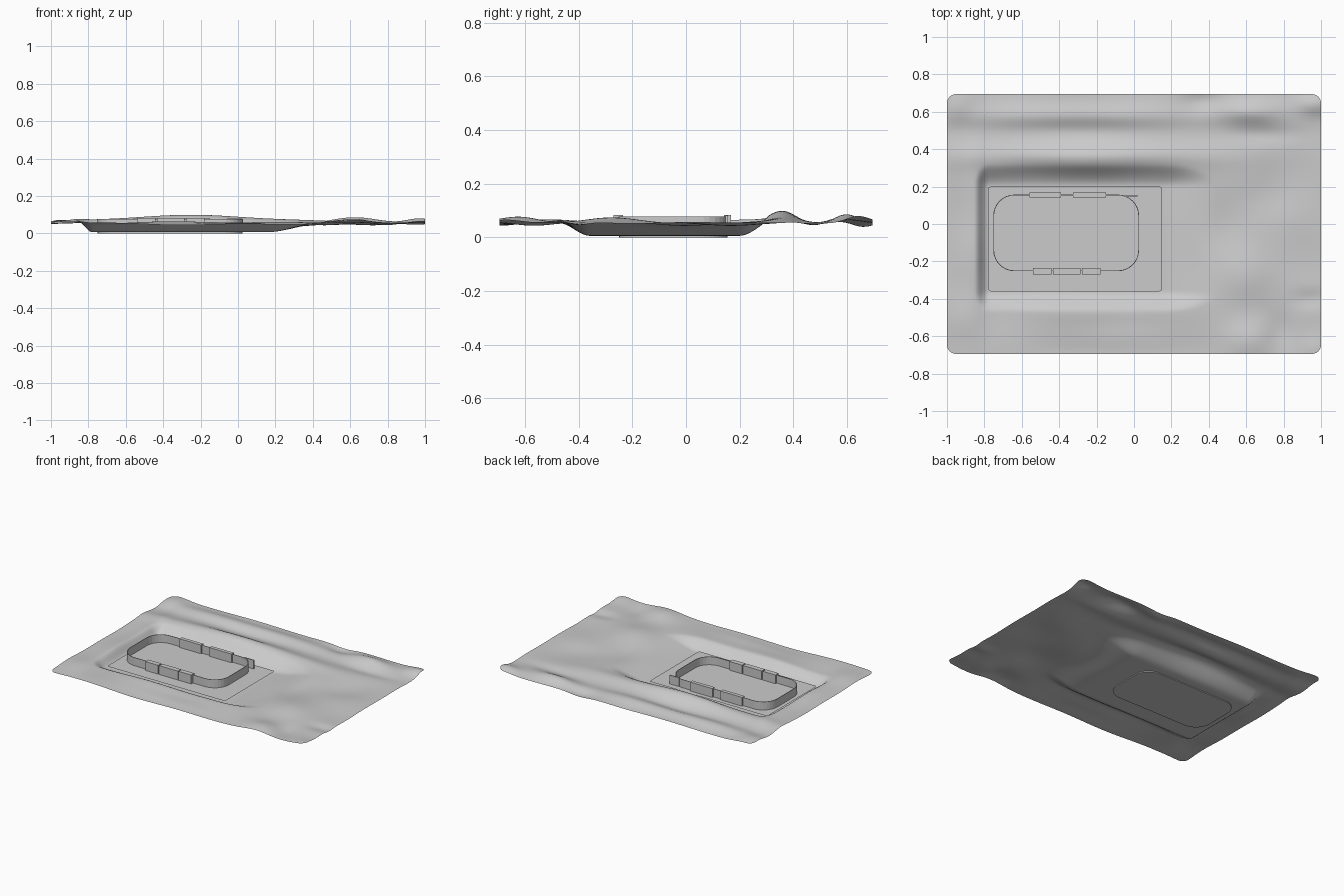
import bpy, bmesh, math
from math import exp, sin, cos, pi

if "Cube" in bpy.data.objects:
    bpy.data.objects.remove(bpy.data.objects["Cube"])

HX, HY = 1.0, 0.695          # half size of the ground sheet
PAD = (-0.78, 0.15, -0.36, 0.20)


def smooth(t):
    t = max(0.0, min(1.0, t))
    return t * t * (3 - 2 * t)


def hill(x, y, cx, cy, sx, sy, h):
    return h * exp(-((x - cx) / sx) ** 2 - ((y - cy) / sy) ** 2)


# centre x, centre y, spread x, spread y, height of the main ridges and hollows
BUMPS = [
    (-0.25, 0.36, 0.60, 0.07, 0.042), (-0.30, 0.50, 0.60, 0.05, -0.006),
    (-0.30, 0.58, 0.60, 0.06, 0.022), (-0.94, 0.64, 0.08, 0.08, 0.015),
    (-0.85, 0.00, 0.05, 0.40, 0.012), (0.36, 0.66, 0.10, 0.06, -0.018),
    (0.62, 0.60, 0.16, 0.06, 0.028), (0.70, 0.48, 0.20, 0.05, -0.012),
    (0.97, 0.64, 0.10, 0.06, 0.025), (0.60, -0.30, 0.14, 0.14, 0.018),
    (0.45, -0.05, 0.12, 0.15, -0.010), (0.72, 0.15, 0.14, 0.12, -0.012),
    (0.62, -0.62, 0.12, 0.10, 0.020), (0.78, -0.58, 0.08, 0.10, -0.014),
    (0.95, -0.40, 0.10, 0.05, -0.012), (0.98, -0.67, 0.08, 0.08, 0.015),
    (-0.15, -0.47, 0.35, 0.06, 0.008), (-0.10, -0.69, 0.40, 0.07, -0.010),
    (-0.90, -0.50, 0.10, 0.12, 0.012),
]


def height(x, y):
    z = 0.055 + sum(hill(x, y, *b) for b in BUMPS)
    z += 0.004 * sin(9 * x + 2 * y) * sin(13 * y + 1)
    # excavation: steep on the left, front and back, gentle on the right
    dx = (PAD[0] - x) / 0.07 if x < PAD[0] else (x - PAD[1]) / 0.30
    dy = (PAD[2] - y) / 0.11 if y < PAD[2] else (y - PAD[3]) / 0.12
    d = math.hypot(max(dx, 0), max(dy, 0))
    return 0.006 + (z - 0.006) * smooth(d)


def new_object(name, bm):
    me = bpy.data.meshes.new(name)
    bm.to_mesh(me)
    bm.free()
    ob = bpy.data.objects.new(name, me)
    bpy.context.collection.objects.link(ob)
    return ob


# Rolling ground sheet with rounded corners
bm = bmesh.new()
NX, NY, R = 160, 112, 0.05
rows = []
for j in range(NY + 1):
    row = []
    for i in range(NX + 1):
        x, y = HX * (2 * i / NX - 1), HY * (2 * j / NY - 1)
        ox, oy = abs(x) - (HX - R), abs(y) - (HY - R)
        if ox > 0 and oy > 0:
            k = max(ox, oy) / math.hypot(ox, oy)
            x = math.copysign(HX - R + ox * k, x)
            y = math.copysign(HY - R + oy * k, y)
        row.append(bm.verts.new((x, y, height(x, y))))
    rows.append(row)
for j in range(NY):
    for i in range(NX):
        bm.faces.new((rows[j][i], rows[j][i + 1], rows[j + 1][i + 1], rows[j + 1][i]))
for f in bm.faces:
    f.smooth = True
new_object("ground", bm)


def outline(x0, x1, y0, y1, r, n=8):
    pts = []
    for cx, cy, a in ((x1 - r, y1 - r, 0), (x0 + r, y1 - r, 90),
                      (x0 + r, y0 + r, 180), (x1 - r, y0 + r, 270)):
        for k in range(n + 1):
            t = math.radians(a + 90 * k / n)
            pts.append((cx + r * cos(t), cy + r * sin(t)))
    return pts


def box(name, x0, x1, y0, y1, z0, z1):
    bm = bmesh.new()
    bmesh.ops.create_cube(bm, size=1)
    for v in bm.verts:
        v.co = ((x0 + x1) / 2 + v.co.x * (x1 - x0),
                (y0 + y1) / 2 + v.co.y * (y1 - y0),
                (z0 + z1) / 2 + v.co.z * (z1 - z0))
    return new_object(name, bm)


# Flat levelled pad
bm = bmesh.new()
bm.faces.new([bm.verts.new((x, y, 0.02)) for x, y in outline(*PAD, 0.015, 3)])
new_object("pad", bm)

# Rink floor slab, its underside is the lowest point
bm = bmesh.new()
pts = outline(-0.75, 0.025, -0.25, 0.155, 0.11)
face = bm.faces.new([bm.verts.new((x, y, 0.0)) for x, y in pts])
ext = bmesh.ops.extrude_face_region(bm, geom=[face], use_keep_orig=True)
for v in ext["geom"]:
    if isinstance(v, bmesh.types.BMVert):
        v.co.z = 0.021
bmesh.ops.recalc_face_normals(bm, faces=bm.faces)
new_object("rink_floor", bm)

# Perimeter wall following the rounded outline
bm = bmesh.new()
lo = [bm.verts.new((x, y, 0.02)) for x, y in pts]
hi = [bm.verts.new((x, y, 0.078)) for x, y in pts]
for i in range(len(pts)):
    j = (i + 1) % len(pts)
    bm.faces.new((lo[i], lo[j], hi[j], hi[i]))
wall = new_object("perimeter_wall", bm)
mod = wall.modifiers.new("thickness", 'SOLIDIFY')
mod.thickness = 0.004
mod.offset = 0

# Raised bench boxes along both long sides
for x0, x1, y0, y1 in ((-0.56, -0.39, 0.142, 0.168), (-0.325, -0.15, 0.142, 0.168),
                       (-0.54, -0.44, -0.27, -0.235), (-0.432, -0.285, -0.27, -0.235),
                       (-0.278, -0.18, -0.27, -0.235)):
    box("bench_box", x0, x1, y0, y1, 0.02, 0.083)

# Gate panel on the right end
box("gate_panel", -0.055, 0.02, 0.148, 0.156, 0.02, 0.082)
